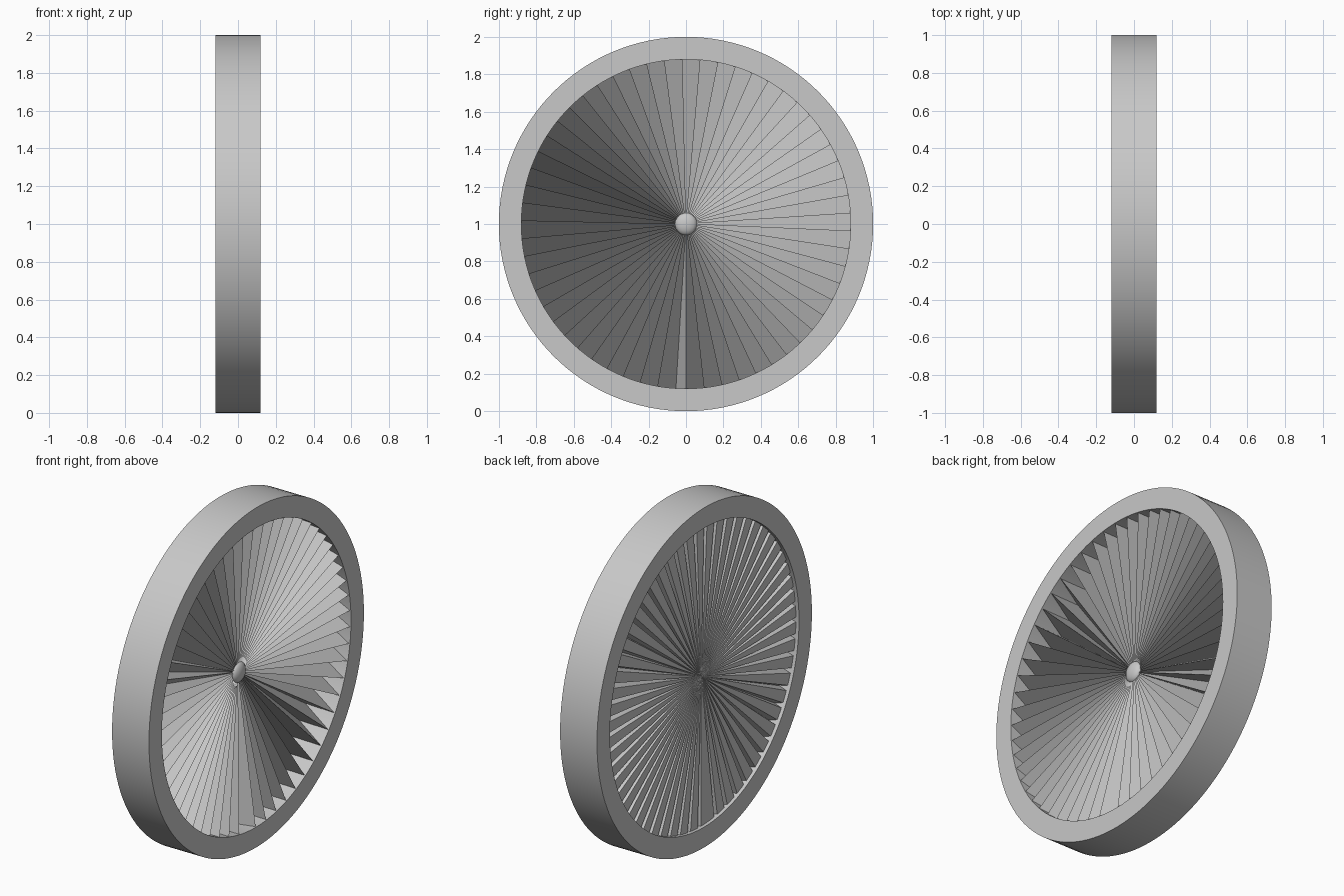
import bpy, bmesh, math

if "Cube" in bpy.data.objects:
    bpy.data.objects.remove(bpy.data.objects["Cube"], do_unlink=True)

grey = bpy.data.materials.new("plain grey")
grey.use_nodes = True
grey.diffuse_color = (0.58, 0.58, 0.58, 1)
grey.node_tree.nodes["Principled BSDF"].inputs["Base Color"].default_value = grey.diffuse_color

CENTRE_Z = 1.0
BLADES = 57
STEP = math.radians(6.25)
START = -math.pi / 2
RIM = 0.884


def finish(name, bm, smooth=False):
    mesh = bpy.data.meshes.new(name)
    bm.to_mesh(mesh)
    bm.free()
    mesh.materials.append(grey)
    obj = bpy.data.objects.new(name, mesh)
    bpy.context.collection.objects.link(obj)
    if smooth:
        bpy.ops.object.select_all(action="DESELECT")
        obj.select_set(True)
        bpy.context.view_layer.objects.active = obj
        bpy.ops.object.shade_smooth_by_angle(angle=math.radians(35))
    return obj


def polar(bm, x, radius, angle):
    return bm.verts.new((x, radius * math.cos(angle), CENTRE_Z + radius * math.sin(angle)))


def fan(bm, apex, points, flip=False):
    for a, b in zip(points, points[1:] + points[:1]):
        bm.faces.new((apex, b, a) if flip else (apex, a, b))


# Outer ring: a rectangle swept around the x axis
bm = bmesh.new()
SEGMENTS = 128
profile = [(-0.12, 0.88), (-0.12, 1.0), (0.12, 1.0), (0.12, 0.88)]
loops = [[polar(bm, x, r, math.tau * i / SEGMENTS) for x, r in profile] for i in range(SEGMENTS)]
for i, loop in enumerate(loops):
    following = loops[(i + 1) % SEGMENTS]
    for j in range(4):
        k = (j + 1) % 4
        bm.faces.new((loop[j], loop[k], following[k], following[j]))
bmesh.ops.recalc_face_normals(bm, faces=bm.faces)
finish("outer_ring", bm, smooth=True)

# Blade disc: overlapping sloped blades in front, flat backs with grooves behind
bm = bmesh.new()
front, back = [], []
for i in range(BLADES):
    angle = START + i * STEP
    front.append(polar(bm, 0.115, RIM, angle))
    front.append(polar(bm, -0.075, RIM, angle + STEP * 1.04))
    for part, x in ((0.05, -0.1), (0.2, -0.05), (0.35, -0.1)):
        back.append(polar(bm, x, RIM, angle + STEP * part))
fan(bm, polar(bm, 0, 0, 0), front)
fan(bm, polar(bm, -0.1, 0, 0), back, flip=True)
finish("blade_disc", bm)

# Hub: small flattened ball at the middle of the blades
bm = bmesh.new()
bmesh.ops.create_uvsphere(bm, u_segments=16, v_segments=10, radius=0.06)
for v in bm.verts:
    v.co.x *= 0.5
    v.co.z += CENTRE_Z
finish("hub", bm, smooth=True)
